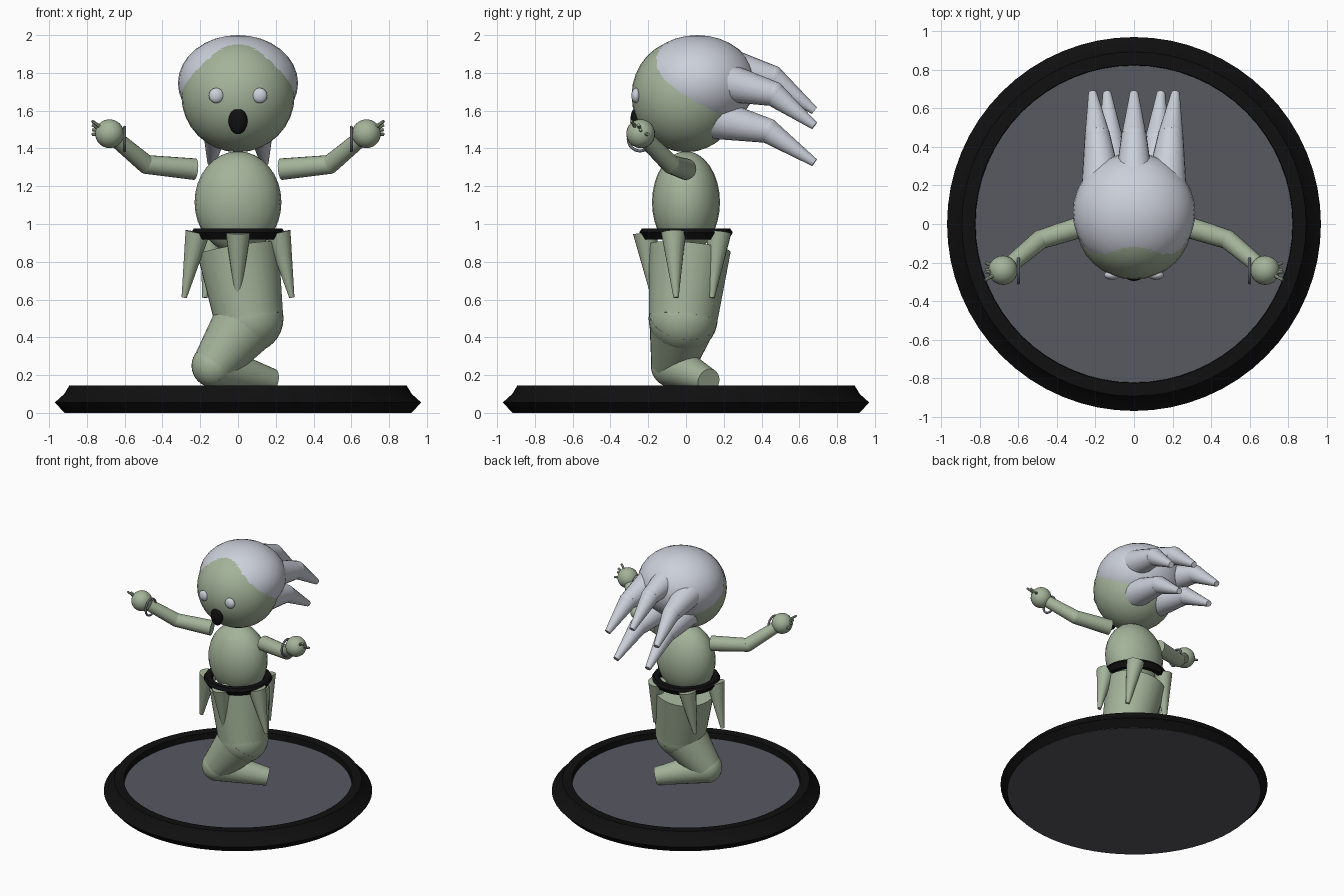
import bpy, bmesh, math
from mathutils import Vector, Matrix

if "Cube" in bpy.data.objects:
    bpy.data.objects.remove(bpy.data.objects["Cube"])


def material(name, rgb):
    m = bpy.data.materials.new(name)
    m.diffuse_color = (*rgb, 1)
    m.use_nodes = True
    m.node_tree.nodes["Principled BSDF"].inputs["Base Color"].default_value = m.diffuse_color
    return m


SKIN = material("pale green skin", (0.37, 0.45, 0.32))
HAIR = material("pale grey", (0.60, 0.63, 0.70))
BLACK = material("black", (0.005, 0.005, 0.005))
STONE = material("slate grey", (0.095, 0.10, 0.12))
METAL = material("bracelet metal", (0.38, 0.40, 0.46))


def finish(name, bm, mat):
    bmesh.ops.recalc_face_normals(bm, faces=bm.faces)
    me = bpy.data.meshes.new(name)
    bm.to_mesh(me)
    bm.free()
    me.materials.append(mat)
    ob = bpy.data.objects.new(name, me)
    bpy.context.collection.objects.link(ob)
    bpy.ops.object.select_all(action='DESELECT')
    ob.select_set(True)
    bpy.context.view_layer.objects.active = ob
    bpy.ops.object.shade_smooth_by_angle(angle=math.radians(40))
    return ob


def add_ball(bm, c, r, seg=24):
    m = Matrix.Translation(c) @ Matrix.Diagonal((*r, 1))
    bmesh.ops.create_uvsphere(bm, u_segments=seg, v_segments=16, radius=1, matrix=m)


def add_cone(bm, a, b, ra, rb, seg):
    a, b = Vector(a), Vector(b)
    d = b - a
    m = Matrix.Translation((a + b) / 2) @ d.to_track_quat('Z', 'Y').to_matrix().to_4x4()
    bmesh.ops.create_cone(bm, cap_ends=True, segments=seg, radius1=ra, radius2=rb,
                          depth=d.length, matrix=m)


def ball(name, c, r, mat, seg=24):
    bm = bmesh.new()
    add_ball(bm, c, r, seg)
    return finish(name, bm, mat)


def chain(name, pts, radii, mat, seg=20):
    """Tapered segments with round joints between them."""
    bm = bmesh.new()
    for i in range(len(pts) - 1):
        add_cone(bm, pts[i], pts[i + 1], radii[i], radii[i + 1], seg)
        if i:
            add_ball(bm, pts[i], [radii[i]] * 3, seg)
    return finish(name, bm, mat)


def lathe(name, profile, mat, seg=64, loc=(0, 0, 0), axis='Z'):
    """Ring made by turning a closed (radius, height) profile."""
    bm = bmesh.new()
    rings = []
    for i in range(seg):
        a = 2 * math.pi * i / seg
        rings.append([bm.verts.new((r * math.cos(a), r * math.sin(a), z)) for r, z in profile])
    n = len(profile)
    for i in range(seg):
        p, q = rings[i], rings[(i + 1) % seg]
        for j in range(n):
            k = (j + 1) % n
            bm.faces.new((p[j], q[j], q[k], p[k]))
    rot = Matrix.Rotation(math.pi / 2, 4, 'Y') if axis == 'X' else Matrix.Identity(4)
    bm.transform(Matrix.Translation(loc) @ rot)
    return finish(name, bm, mat)


# round base with recessed floor
lathe("base_rim", [(0.92, 0.002), (0.97, 0.055), (0.92, 0.10), (0.893, 0.145),
                   (0.825, 0.143), (0.82, 0.05)], BLACK)
bm = bmesh.new()
add_cone(bm, (0, 0, 0), (0, 0, 0.097), 0.92, 0.90, 64)
finish("base_floor", bm, STONE)

# curling tail
chain("tail", [(0, 0.02, 0.87), (0.058, -0.015, 0.5), (-0.13, -0.07, 0.25), (0.18, 0.12, 0.168)],
      [0.218, 0.183, 0.116, 0.066], SKIN, 28)

# torso, belt and ragged skirt flaps
ball("torso", (0, 0, 1.115), (0.23, 0.18, 0.27), SKIN)
lathe("belt", [(0.248, 0.955), (0.235, 0.975), (0.195, 0.975), (0.18, 0.95),
               (0.195, 0.918), (0.225, 0.918)], BLACK, 32)
for i in range(5):
    a = math.radians(-90 + 72 * i)
    bm = bmesh.new()
    add_cone(bm, (0.225 * math.cos(a), 0.215 * math.sin(a), 0.955),
             (0.285 * math.cos(a) / 0.95, 0.17 * math.sin(a), 0.61), 0.066, 0.014, 16)
    finish("skirt_flap", bm, SKIN)

# head and face
ball("head", (0, 0, 1.68), (0.30, 0.288, 0.30), SKIN, 32)
ball("hair_cap", (0, 0.06, 1.745), (0.318, 0.31, 0.255), HAIR, 32)
ball("mouth", (0, -0.265, 1.545), (0.05, 0.03, 0.07), BLACK)

# swept back hair locks
LR = [0.11, 0.066, 0.022]
chain("hair_lock_top", [(0, 0.15, 1.85), (0, 0.455, 1.775), (0, 0.68, 1.6)], LR, HAIR)

for s in (-1, 1):
    chain("hair_lock_side", [(s * 0.165, 0.17, 1.76), (s * 0.19, 0.46, 1.69), (s * 0.215, 0.68, 1.52)],
          LR, HAIR)
    chain("hair_lock_low", [(s * 0.10, 0.14, 1.56), (s * 0.12, 0.43, 1.495), (s * 0.14, 0.68, 1.325)],
          LR, HAIR)
    ball("eye", (s * 0.115, -0.265, 1.68), (0.04, 0.024, 0.04), HAIR)

    # arm, hand, fingers, bracelet
    chain("arm", [(s * 0.228, 0.0, 1.29), (s * 0.485, -0.08, 1.315), (s * 0.67, -0.235, 1.47)],
          [0.057, 0.05, 0.042], SKIN)
    hand = Vector((s * 0.68, -0.24, 1.478))
    ball("hand", hand, (0.076, 0.076, 0.076), SKIN)
    for y, z in ((-0.29, 1.545), (-0.25, 1.525), (-0.24, 1.50), (-0.20, 1.475)):
        tip = Vector((s * 0.772, y, z))
        bm = bmesh.new()
        add_cone(bm, hand.lerp(tip, 0.4), tip, 0.011, 0.008, 8)
        finish("finger", bm, SKIN)
    ring = [(0.063 + 0.008 * math.cos(k * math.pi / 4), 0.008 * math.sin(k * math.pi / 4))
            for k in range(8)]
    lathe("bracelet", ring, METAL, 32, (s * 0.6, -0.243, 1.45), 'X')
